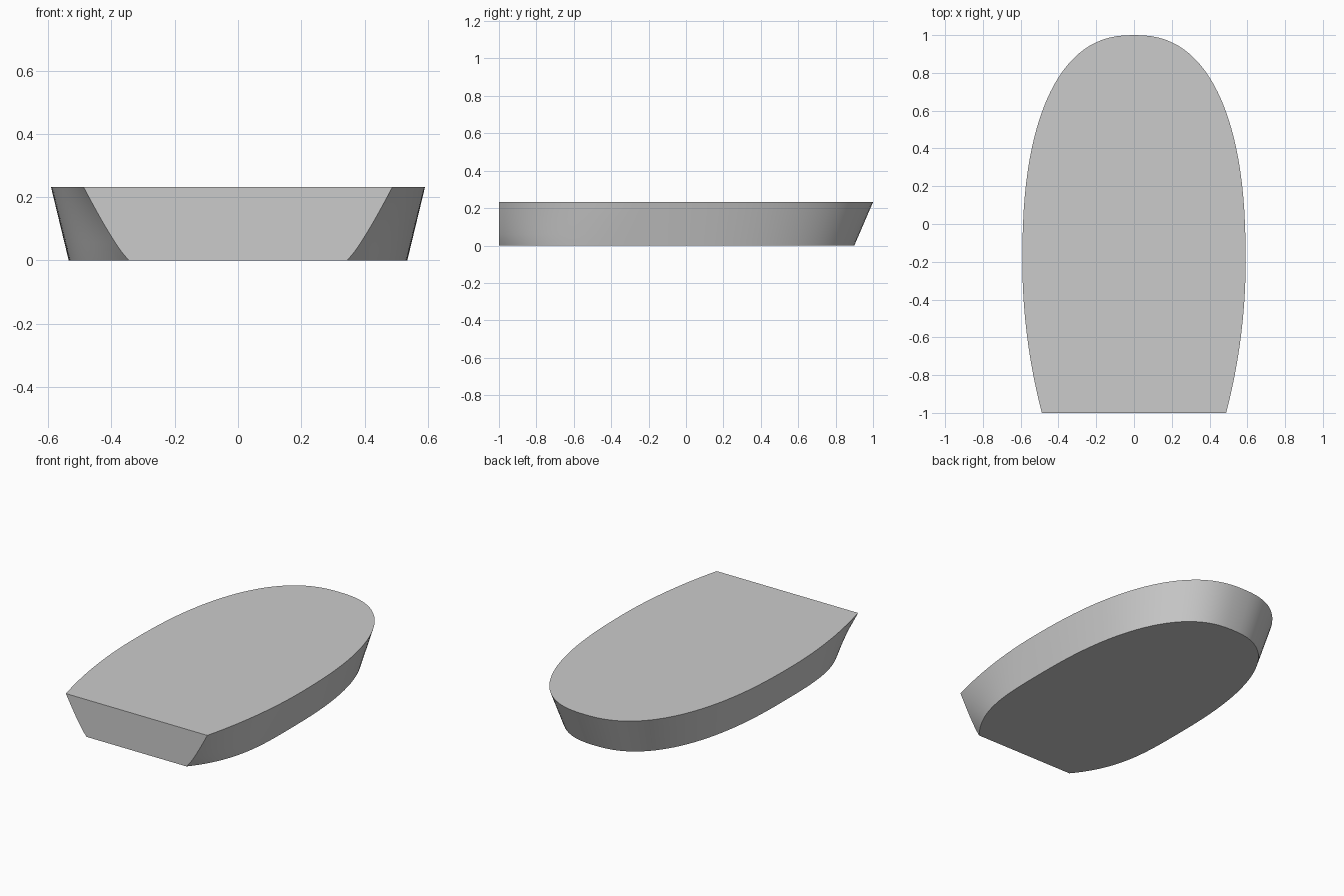
import bpy
import bmesh
import math

cube = bpy.data.objects.get("Cube")
if cube:
    bpy.data.objects.remove(cube, do_unlink=True)

HEIGHT = 0.232      # thickness of the block
WIDEST_Y = -0.2     # station of the greatest width
LEVELS = 8
STEPS = 28


def mix(a, b, t):
    return a + (b - a) * t


def half_outline(t):
    """Left half of the outline at relative height t, from front corner to back tip."""
    half_width = mix(0.535, 0.591, t)
    back = mix(0.9, 1.0, t) - WIDEST_Y
    drop = half_width - mix(0.345, 0.488, t ** 0.85)
    power = mix(3.5, 2.0, t)
    points = []
    # front flank narrowing towards the flat transom
    for i in range(STEPS):
        u = 1 - i / STEPS
        points.append((half_width - drop * u ** power, mix(WIDEST_Y, -1, u)))
    # rounded back end
    for i in range(STEPS + 1):
        a = math.pi / 2 * i / STEPS
        points.append((half_width * math.cos(a) ** (2 / 2.4) if i < STEPS else 0,
                       WIDEST_Y + back * math.sin(a) ** (2 / 2.4)))
    return points


# Tapered hull lofted through level rings, with flat top, bottom and front
bm = bmesh.new()
rings = []
for level in range(LEVELS + 1):
    t = level / LEVELS
    left = half_outline(t)
    right = [(-x, y) for x, y in reversed(left[:-1])]
    rings.append([bm.verts.new((x, y, HEIGHT * t)) for x, y in left + right])

count = len(rings[0])
for low, high in zip(rings, rings[1:]):
    for i in range(count - 1):
        bm.faces.new((low[i], low[i + 1], high[i + 1], high[i]))
bm.faces.new(rings[0])
bm.faces.new(rings[-1])
# front face bounded by the two corner edges
bm.faces.new([r[0] for r in rings] + [r[-1] for r in reversed(rings)])
bmesh.ops.recalc_face_normals(bm, faces=bm.faces)

mesh = bpy.data.meshes.new("tapered_block")
bm.to_mesh(mesh)
bm.free()
block = bpy.data.objects.new("tapered_block", mesh)
bpy.context.collection.objects.link(block)

# Plain grey
grey = bpy.data.materials.new("light_grey")
grey.use_nodes = True
colour = (0.6, 0.6, 0.6, 1)
grey.diffuse_color = colour
grey.node_tree.nodes["Principled BSDF"].inputs["Base Color"].default_value = colour
mesh.materials.append(grey)

# Smooth flanks with crisp rims
bpy.ops.object.select_all(action="DESELECT")
block.select_set(True)
bpy.context.view_layer.objects.active = block
bpy.ops.object.shade_smooth_by_angle(angle=math.radians(30))
